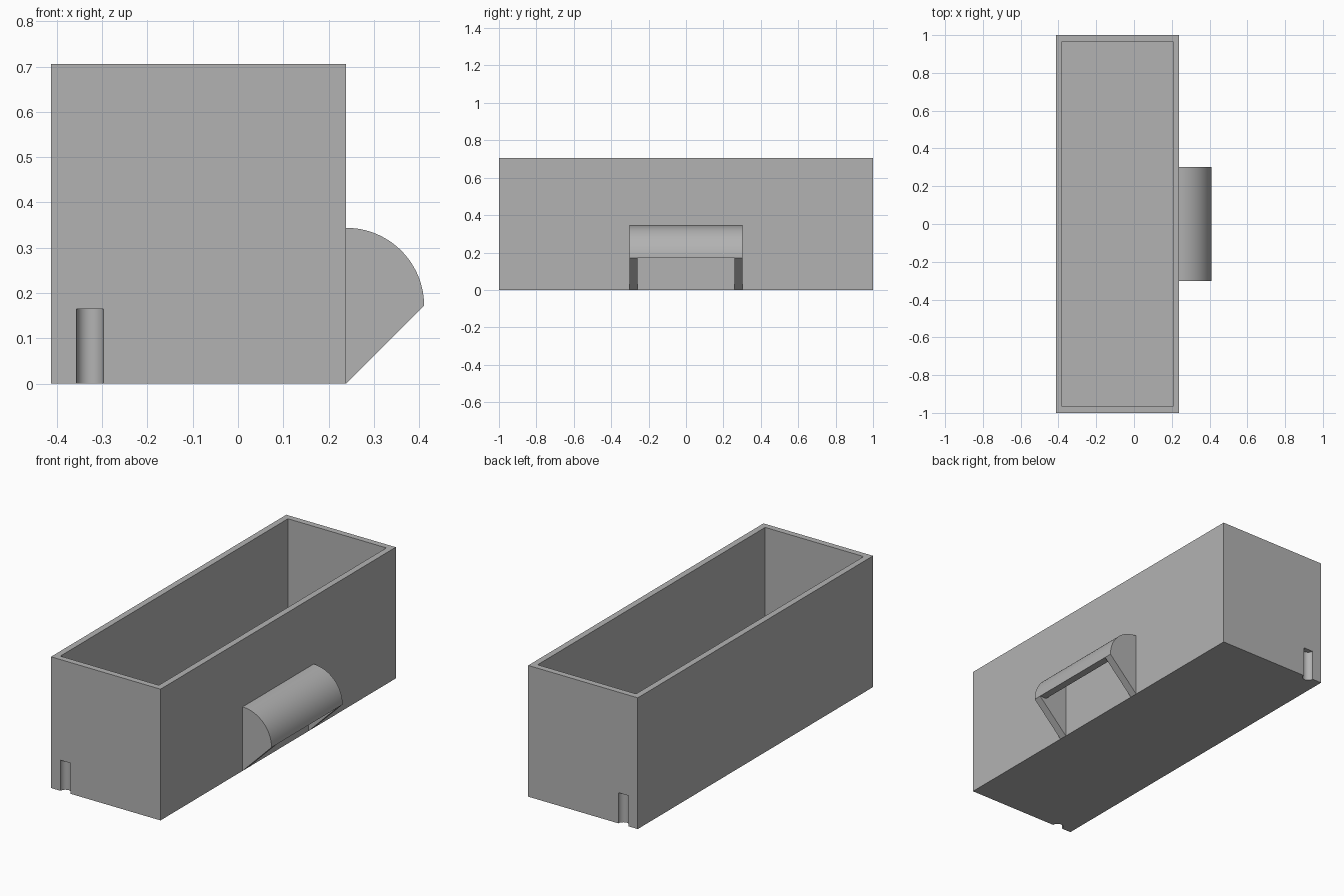
import bpy, bmesh, math

if "Cube" in bpy.data.objects:
    bpy.data.objects.remove(bpy.data.objects["Cube"])

grey = bpy.data.materials.new("grey plastic")
grey.use_nodes = True
colour = (0.45, 0.45, 0.45, 1)
grey.diffuse_color = colour
grey.node_tree.nodes["Principled BSDF"].inputs["Base Color"].default_value = colour

LEFT, RIGHT, TOP, WALL = -0.413, 0.239, 0.706, 0.033
RADIUS, HALF, CHEEK = 0.172, 0.302, 0.043


def add_object(name, bm):
    bmesh.ops.recalc_face_normals(bm, faces=bm.faces)
    mesh = bpy.data.meshes.new(name)
    bm.to_mesh(mesh)
    bm.free()
    obj = bpy.data.objects.new(name, mesh)
    obj.data.materials.append(grey)
    bpy.context.collection.objects.link(obj)
    return obj


def prism(name, profile, y0, y1):
    """Extrude an x-z outline along y."""
    bm = bmesh.new()
    face = bm.faces.new([bm.verts.new((x, y0, z)) for x, z in profile])
    new = bmesh.ops.extrude_face_region(bm, geom=[face])["geom"]
    bmesh.ops.translate(bm, vec=(0, y1 - y0, 0),
                        verts=[v for v in new if isinstance(v, bmesh.types.BMVert)])
    return add_object(name, bm)


def rect(x0, x1, z0, z1):
    return [(x0, z0), (x1, z0), (x1, z1), (x0, z1)]


def cut(obj, cutter):
    cutter.hide_render = True
    mod = obj.modifiers.new("cut", "BOOLEAN")
    mod.operation = "DIFFERENCE"
    mod.solver = "EXACT"
    mod.object = cutter
    bpy.context.view_layer.objects.active = obj
    bpy.ops.object.modifier_apply(modifier=mod.name)
    bpy.data.objects.remove(cutter)


def smooth(obj):
    bpy.ops.object.select_all(action="DESELECT")
    obj.select_set(True)
    bpy.context.view_layer.objects.active = obj
    bpy.ops.object.shade_smooth_by_angle(angle=math.radians(30))


# Open-topped bin
bin_body = prism("bin_body", rect(LEFT, RIGHT, 0, TOP), -1, 1)
cut(bin_body, prism("cavity", rect(LEFT + WALL, RIGHT - WALL, WALL, TOP + 0.1),
                    WALL - 1, 1 - WALL))

# Rounded grooves low on both end walls
for side in (-1, 1):
    bm = bmesh.new()
    bmesh.ops.create_cone(bm, cap_ends=True, segments=32, radius1=0.0295,
                          radius2=0.0295, depth=0.33)
    bmesh.ops.translate(bm, vec=(-0.327, side, 0), verts=bm.verts)
    cut(bin_body, add_object("groove_cutter", bm))
smooth(bin_body)


# Hooded handle: curved shell between two cheeks
def arc(radius, steps=24):
    angles = [math.pi / 2 * i / steps for i in range(steps + 1)]
    return [(RIGHT + radius * math.sin(a), RADIUS + radius * math.cos(a)) for a in angles]


for name, y0 in (("handle_cheek_front", -HALF), ("handle_cheek_back", HALF - CHEEK)):
    smooth(prism(name, arc(RADIUS) + [(RIGHT, 0)], y0, y0 + CHEEK))
hood = arc(RADIUS) + arc(RADIUS - 0.04)[::-1]
smooth(prism("handle_hood", hood, CHEEK - HALF, HALF - CHEEK))
